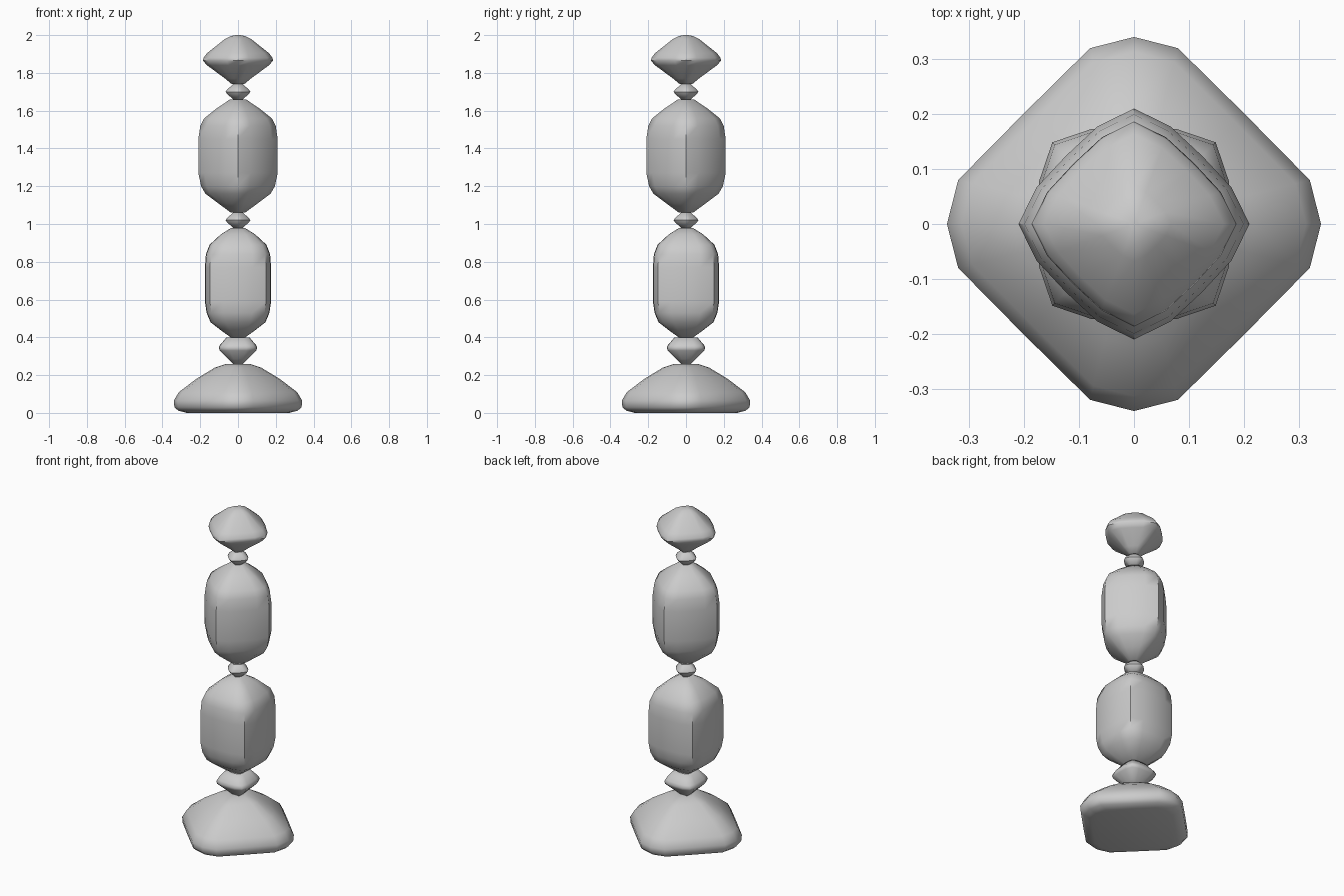
import bpy, bmesh, math

if "Cube" in bpy.data.objects:
    bpy.data.objects.remove(bpy.data.objects["Cube"])


def bead(name, radius, profile, turn=0.0, corner=(0.845, 0.315)):
    """Loft a rounded-square section through (relative radius, z) rings."""
    a, b = corner
    quarter = [(1, 0), (a, b), (0.59, 0.59), (b, a)]
    section = []
    for q in range(4):
        ang = q * math.pi / 2 + turn
        c, s = math.cos(ang), math.sin(ang)
        section += [(x * c - y * s, x * s + y * c) for x, y in quarter]
    bm = bmesh.new()
    rings = [[bm.verts.new((x * r * radius, y * r * radius, z)) for x, y in section]
             for r, z in profile]
    n = len(section)
    for low, high in zip(rings, rings[1:]):
        for i in range(n):
            j = (i + 1) % n
            bm.faces.new((low[i], low[j], high[j], high[i]))
    bm.faces.new(rings[0][::-1])
    bm.faces.new(rings[-1])
    mesh = bpy.data.meshes.new(name)
    bm.to_mesh(mesh)
    bm.free()
    obj = bpy.data.objects.new(name, mesh)
    bpy.context.collection.objects.link(obj)
    bpy.ops.object.select_all(action='DESELECT')
    obj.select_set(True)
    bpy.context.view_layer.objects.active = obj
    bpy.ops.object.shade_smooth_by_angle(angle=math.radians(50))
    return obj


EIGHTH = math.pi / 4

# flared foot
bead("base", 0.34, [(0.80, 0.0), (0.93, 0.012), (0.99, 0.03), (1.0, 0.065),
                    (0.92, 0.11), (0.65, 0.18), (0.36, 0.24), (0.18, 0.26)],
     corner=(0.94, 0.235))

# collar above the foot, turned an eighth
bead("foot_collar", 0.122, [(0.25, 0.26), (0.5, 0.285), (0.95, 0.33),
                            (1.0, 0.345), (0.93, 0.36), (0.6, 0.40)], EIGHTH)

# long lower block, turned an eighth
bead("lower_block", 0.21, [(0.18, 0.395), (0.50, 0.435), (0.83, 0.48), (0.95, 0.53),
                           (1.0, 0.59), (1.0, 0.77), (0.97, 0.84), (0.86, 0.89),
                           (0.52, 0.945), (0.2, 0.98)], EIGHTH)

# long upper block
bead("upper_block", 0.21, [(0.18, 1.06), (0.50, 1.11), (0.82, 1.16), (0.93, 1.20),
                           (1.0, 1.27), (1.0, 1.45), (0.95, 1.52), (0.85, 1.56),
                           (0.55, 1.61), (0.2, 1.66)])

# small spacers
for name, z in (("middle_spacer", 1.02), ("upper_spacer", 1.70)):
    bead(name, 0.065, [(0.35, z - 0.042), (0.9, z - 0.011), (1.0, z),
                       (0.9, z + 0.011), (0.35, z + 0.042)])

# faceted finial
bead("finial", 0.19, [(0.17, 1.74), (0.36, 1.77), (0.86, 1.84), (0.98, 1.865),
                      (0.96, 1.88), (0.86, 1.905), (0.36, 1.98), (0.2, 1.995),
                      (0.06, 2.0)])
